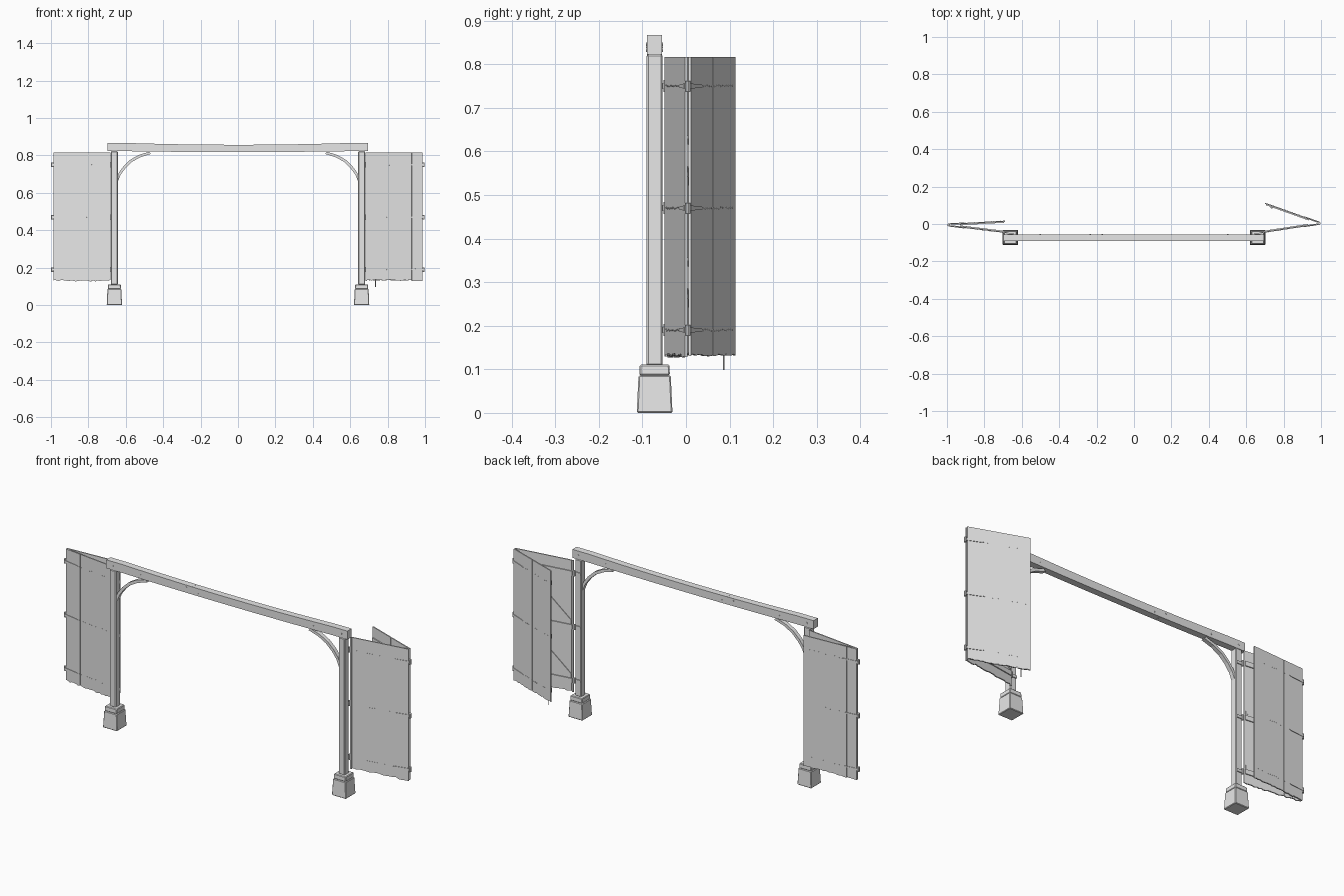
import bpy, bmesh, math, random
from mathutils import Matrix, Vector

random.seed(4)
if "Cube" in bpy.data.objects:
    bpy.data.objects.remove(bpy.data.objects["Cube"])

grey = bpy.data.materials.new("pale_grey")
grey.use_nodes = True
grey.diffuse_color = (0.8, 0.8, 0.8, 1)
grey.node_tree.nodes["Principled BSDF"].inputs["Base Color"].default_value = (0.8, 0.8, 0.8, 1)


def finish(name, bm):
    bmesh.ops.recalc_face_normals(bm, faces=bm.faces)
    mesh = bpy.data.meshes.new(name)
    bm.to_mesh(mesh)
    bm.free()
    mesh.materials.append(grey)
    obj = bpy.data.objects.new(name, mesh)
    bpy.context.collection.objects.link(obj)
    return obj


def frame(origin, u, n):
    """Matrix whose local x is u, local y is n and local z is up."""
    m = Matrix((u, n, Vector((0, 0, 1)))).transposed().to_4x4()
    m.translation = origin
    return m


def slabs(name, outlines, n0, n1, m=Matrix()):
    """Extrude (u, z) outlines between depths n0 and n1 in frame m."""
    bm = bmesh.new()
    for pts in outlines:
        rings = [[bm.verts.new(m @ Vector((u, n, z))) for u, z in pts] for n in (n0, n1)]
        bm.faces.new(rings[0])
        bm.faces.new(rings[1][::-1])
        for i in range(len(pts)):
            j = (i + 1) % len(pts)
            bm.faces.new((rings[0][i], rings[0][j], rings[1][j], rings[1][i]))
    return finish(name, bm)


def rect(u0, u1, z0, z1):
    return [(u0, z0), (u1, z0), (u1, z1), (u0, z1)]


def dot(u, z, r):
    return [(u + r * math.cos(k * math.pi / 3), z + r * math.sin(k * math.pi / 3)) for k in range(6)]


def block(name, x, y, z0, z1, bottom, top, bevel):
    """Square block, possibly tapering, with chamfered edges."""
    bm = bmesh.new()
    bmesh.ops.create_cube(bm, size=2)
    for v in bm.verts:
        half = top if v.co.z > 0 else bottom
        v.co = (x + v.co.x * half, y + v.co.y * half, z1 if v.co.z > 0 else z0)
    bmesh.ops.bevel(bm, geom=bm.edges[:], offset=bevel, segments=1, affect='EDGES')
    return finish(name, bm)


def pin(name, x, y, z0, z1, r):
    bm = bmesh.new()
    bmesh.ops.create_cone(bm, cap_ends=True, segments=10, radius1=r, radius2=r, depth=z1 - z0,
                          matrix=Matrix.Translation((x, y, (z0 + z1) / 2)))
    return finish(name, bm)


POST_Y = -0.072
LEDGES = (0.19, 0.47, 0.75)


# Sagging lintel in two lengths that meet at a joint
def beam(name, x0, x1):
    xs = [x0 + (x1 - x0) * i / 10 for i in range(11)]
    sag = lambda x: 1 - min(1, (x / 0.6) ** 2)
    low = [(x, 0.823 - 0.005 * sag(x)) for x in xs]
    high = [(x, 0.867 - 0.01 * sag(x)) for x in reversed(xs)]
    return slabs(name, [low + high], -0.09, -0.055)


beam("lintel_short_length", -0.698, -0.201)
beam("lintel_long_length", -0.2, 0.695)
slabs("lintel_pegs", [dot(x, z, 0.004) for x, z in ((-0.235, 0.847), (-0.17, 0.832), (-0.5, 0.84),
      (0.5, 0.84), (-0.66, 0.845), (0.66, 0.845))], -0.092, -0.053)


def panel(name, fold, end, out_sign, cuts, bottom):
    """Plank leaf running from the fold to its end, ledged and braced inside."""
    start = Vector((*fold, 0))
    run = Vector((*end, 0)) - start
    length = run.length
    u = run.normalized()
    n = Vector((-u.y, u.x, 0))
    if n.y * out_sign < 0:
        n = -n
    m = frame(start, u, n)

    # Planks with ragged lower ends
    edges = [0.005] + [c * length for c in cuts] + [length]
    planks = []
    for a, b in zip(edges, edges[1:]):
        a, b = a + 0.0006, b - 0.0006
        steps = max(2, int((b - a) / 0.012))
        base = bottom + random.uniform(-0.002, 0.003)
        ragged = [(a + (b - a) * i / steps, base + random.uniform(-0.003, 0.003))
                  for i in range(steps + 1)]
        planks.append(ragged + [(b, 0.817), (a, 0.817)])
    slabs(name + "_planks", planks, 0, 0.006, m)

    # Ledges and sloping braces
    inner = 0.06
    slabs(name + "_ledges", [rect(inner, length - 0.006, z - 0.012, z + 0.012) for z in LEDGES],
          -0.005, 0, m)
    slabs(name + "_braces", [[(inner, hi - 0.037), (length - 0.01, lo + 0.012),
                              (length - 0.01, lo + 0.035), (inner, hi - 0.014)]
                             for lo, hi in zip(LEDGES, LEDGES[1:])], -0.004, 0, m)

    # Nail heads
    count = 16
    slabs(name + "_nails", [dot(0.09 + (length - 0.1) * i / count, z + random.uniform(-.002, .002), 0.0016)
                            for i in range(count) for z in LEDGES], 0.006, 0.007, m)

    # Tapered strap hinges at the fold
    slabs(name + "_straps", [[(0, z - 0.006), (0.075, z - 0.003), (0.085, z), (0.075, z + 0.003),
                              (0, z + 0.006)] for z in LEDGES], 0.006, 0.0085, m)
    return m, length


doors = (
    ("left", 1, (0.990, 0.004), (0.70, 0.108), (0.2, 0.97), (0.51, 0.8)),
    ("right", -1, (-0.991, -0.005), (-0.69, 0.012), (0.31, 0.97), (0.2, 0.4, 0.62)),
)
for side, s, fold, free, front_cuts, back_cuts in doors:
    x = s * 0.661
    # Stone footing and timber post
    block(side + "_footing", x, POST_Y, 0, 0.086, 0.041, 0.037, 0.003)
    block(side + "_footing_cap", x, POST_Y, 0.086, 0.111, 0.035, 0.034, 0.003)
    block(side + "_post", x, POST_Y, 0.108, 0.823, 0.0185, 0.0185, 0.004)

    # Curved knee brace bulging into the corner
    arc = [(0.65, 0.675), (0.636, 0.71), (0.61, 0.745), (0.575, 0.778), (0.53, 0.803), (0.475, 0.82)]
    outer = [(s * a, z) for a, z in arc]
    under = [(s * (a - 0.009), z - 0.012) for a, z in reversed(arc)]
    slabs(side + "_knee_brace", [outer + under], -0.083, -0.062)

    # Folding leaves
    panel(side + "_front_leaf", fold, (s * 0.68, -0.043), -1, front_cuts, 0.131)
    m, length = panel(side + "_back_leaf", fold, free, 1, back_cuts, 0.134)

    # Hinge knuckles at the fold and at the post
    for i, z in enumerate(LEDGES):
        pin(f"{side}_fold_knuckle_{i}", fold[0] + s * 0.002, fold[1], z - 0.012, z + 0.012, 0.0065)
        pin(f"{side}_post_knuckle_{i}", s * 0.677, -0.047, z - 0.014, z + 0.014, 0.005)
    slabs(side + "_post_straps", [rect(s * 0.645, s * 0.68, z - 0.007, z + 0.007) for z in LEDGES],
          -0.0535, -0.049)

    # Drop bolt hanging below the free edge
    if s > 0:
        p = m @ Vector((length - 0.04, -0.008, 0))
        pin("drop_bolt", p.x, p.y, 0.098, 0.26, 0.0018)
        slabs("drop_bolt_guides", [rect(length - 0.046, length - 0.034, z, z + 0.008)
                                   for z in (0.15, 0.22)], -0.011, 0, m)
